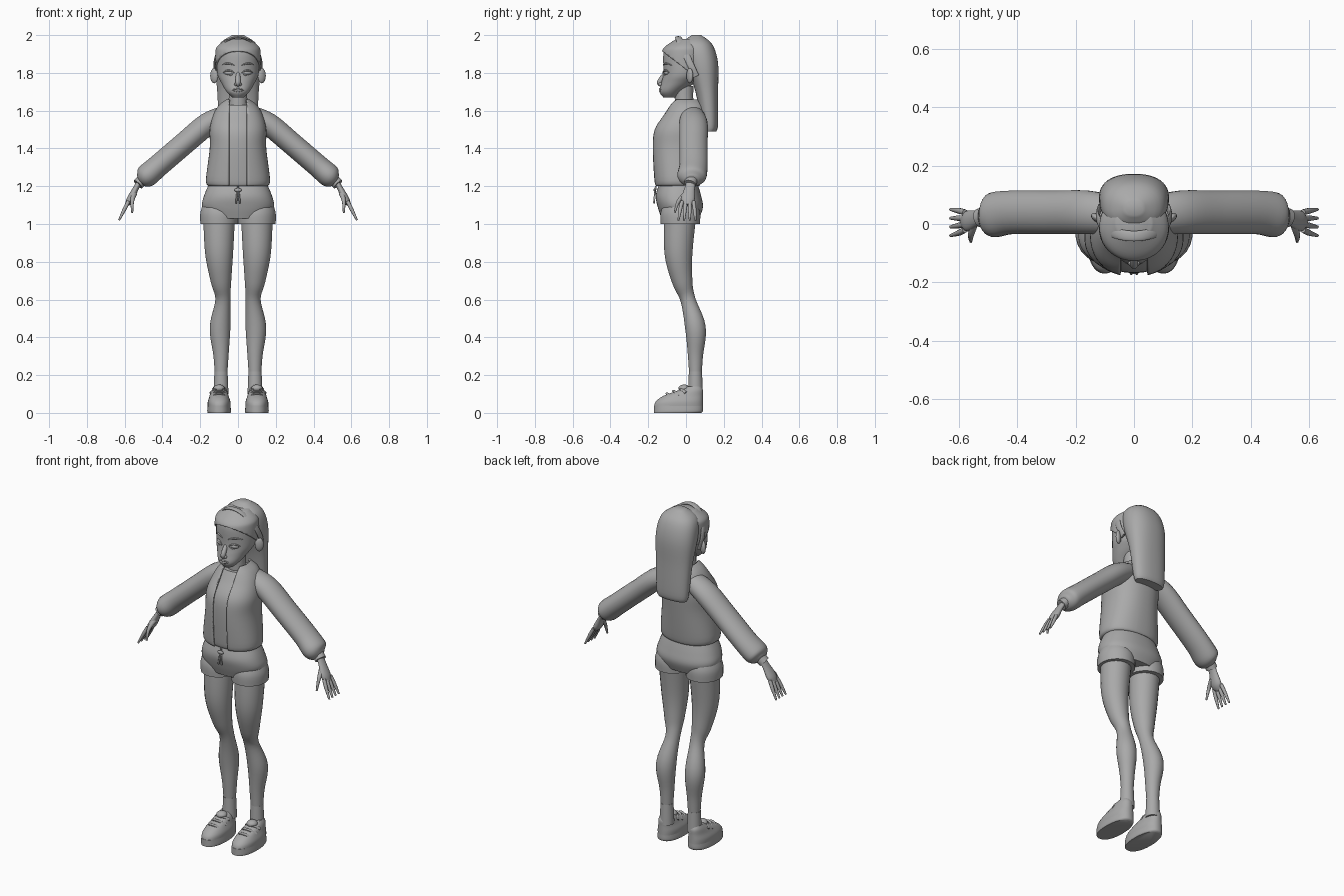
import bpy, bmesh, math
from mathutils import Vector, Matrix

if "Cube" in bpy.data.objects:
    bpy.data.objects.remove(bpy.data.objects["Cube"])

shade = 0.4
grey = bpy.data.materials.new("plain grey")
grey.use_nodes = True
grey.diffuse_color = (shade, shade, shade, 1)
principled = grey.node_tree.nodes["Principled BSDF"]
principled.inputs["Base Color"].default_value = (shade, shade, shade, 1)


def finish(name, bm, mirror=False, thickness=0):
    """Turn a bmesh into a smooth, coloured object."""
    bmesh.ops.recalc_face_normals(bm, faces=bm.faces[:])
    mesh = bpy.data.meshes.new(name)
    bm.to_mesh(mesh)
    bm.free()
    mesh.shade_smooth()
    mesh.set_sharp_from_angle(angle=math.radians(45))
    mesh.materials.append(grey)
    obj = bpy.data.objects.new(name, mesh)
    bpy.context.scene.collection.objects.link(obj)
    if thickness:
        solid = obj.modifiers.new("thickness", 'SOLIDIFY')
        solid.thickness = thickness
        solid.offset = -1
    if mirror:
        flip = obj.modifiers.new("mirror", 'MIRROR')
        flip.use_mirror_merge = False
    return obj


def smooth_rows(rows, steps=5):
    """Interpolate smoothly through every row (Catmull-Rom)."""
    smoothed = []
    last = len(rows) - 1
    for i in range(last):
        before, start, end, after = rows[max(i - 1, 0)], rows[i], rows[i + 1], rows[min(i + 2, last)]
        for step in range(steps):
            t = step / steps
            row = []
            for a, b, c, d in zip(before, start, end, after):
                leave, arrive = (c - a) / 2, (d - b) / 2
                bend = 3 * (c - b) - 2 * leave - arrive
                twist = 2 * (b - c) + leave + arrive
                row.append(b + t * (leave + t * (bend + t * twist)))
            smoothed.append(row)
    smoothed.append(list(rows[last]))
    return smoothed


def skin(rings, cap=True):
    """Join rings of points into a skin, with closed ends if asked."""
    bm = bmesh.new()
    loops = [[bm.verts.new(point) for point in ring] for ring in rings]
    for low, high in zip(loops, loops[1:]):
        for i in range(len(low)):
            bm.faces.new((low[i - 1], low[i], high[i], high[i - 1]))
    if cap:
        bm.faces.new(loops[0])
        bm.faces.new(loops[-1])
    return bm


def outline(sides, power):
    """Points of a unit circle, squared off when power is above two."""
    points = []
    for i in range(sides):
        angle = math.tau * (i + 0.5) / sides
        c, s = math.cos(angle), math.sin(angle)
        points.append((math.copysign(abs(c) ** (2 / power), c), math.copysign(abs(s) ** (2 / power), s)))
    return points


def stack(rows, power=2.3, cap=True, grow=0, middle=0, sides=48):
    """Level rings; each row is height, half width, front y, back y."""
    rings = []
    for z, width, front, back in smooth_rows(rows):
        centre, depth = (front + back) / 2, (back - front) / 2 + grow
        rings.append([(middle + c * (width + grow), centre + s * depth, z) for c, s in outline(sides, power)])
    return skin(rings, cap)


def tube(name, rows, mirror=False, flat=1, sides=24):
    """Rings square to a path; each row is x, y, z, radius. Flat widens the depth."""
    rows = smooth_rows(rows)
    path = [Vector(row[:3]) for row in rows]
    rings = []
    for i, point in enumerate(path):
        along = (path[min(i + 1, len(path) - 1)] - path[max(i - 1, 0)]).normalized()
        deep = Vector((0, 1, 0))
        deep = (deep - along * deep.dot(along)).normalized()
        across = along.cross(deep)
        radius = rows[i][3]
        rings.append([point + radius * (deep * c * flat + across * s) for c, s in outline(sides, 2)])
    return finish(name, skin(rings), mirror)


def ball(name, centre, size, turn=0, mirror=False):
    bm = bmesh.new()
    place = Matrix.Translation(centre) @ Matrix.Rotation(turn, 4, 'Z') @ Matrix.Diagonal((*size, 1))
    bmesh.ops.create_uvsphere(bm, u_segments=24, v_segments=14, radius=1, matrix=place)
    return finish(name, bm, mirror)


def face_line(name, inner, outer, front, height, lift, radius, mirror=False):
    """A thin arched ridge that follows the curve of the face."""
    rows = []
    for step in (-1, -.5, 0, .5, 1):
        x = (inner + outer) / 2 + step * (outer - inner) / 2
        arch = 1 - step * step
        rows.append((x, front + 6 * x * x, height + lift * arch, radius * (.4 + .6 * arch)))
    tube(name, rows, mirror, sides=8)


def cut(bm, point, normal, trim=False):
    parts = bm.verts[:] + bm.edges[:] + bm.faces[:]
    bmesh.ops.bisect_plane(bm, geom=parts, plane_co=point, plane_no=normal, clear_inner=trim)


# Head and neck
skull = [(1.67, .03, -.12, -.05), (1.7, .06, -.14, -.02), (1.75, .09, -.13, .05), (1.8, .11, -.12, .09),
         (1.9, .11, -.12, .1), (1.94, .1, -.1, .09), (1.98, .05, -.04, .05)]
finish("head", stack(skull, power=2))
tube("neck", [(0, 0, 1.56, .06), (0, -.01, 1.65, .05), (0, -.01, 1.73, .05)])

# Face
tube("nose", [(0, -.11, 1.8, .01), (0, -.14, 1.75, .014), (0, -.13, 1.73, .005)])
ball("nostril", (.01, -.135, 1.74), (.01, .01, .01), mirror=True)
ball("eye", (.046, -.1, 1.8), (.027, .015, .013), turn=.3, mirror=True)
face_line("upper_eyelid", .02, .08, -.125, 1.8, .013, .005, mirror=True)
face_line("lower_eyelid", .02, .08, -.122, 1.8, -.015, .003, mirror=True)
face_line("eyebrow", .02, .09, -.123, 1.84, .01, .005, mirror=True)
face_line("upper_lip", -.03, .03, -.137, 1.71, .005, .005)
face_line("lower_lip", -.03, .03, -.137, 1.71, -.006, .006)
ball("ear", (.126, .02, 1.785), (.024, .014, .04), turn=.6, mirror=True)

# Swept hair over the scalp, trimmed along the hairline
scalp = stack(skull[3:], power=2, grow=.01)
cut(scalp, (0, -.12, 1.91), (0, .13, .17), trim=True)
finish("swept_hair", scalp, thickness=.01)

# Long hair down the back
finish("long_hair", stack([(1.49, .09, .09, .16), (1.53, .1, .08, .17), (1.7, .11, .05, .17),
                           (1.85, .12, 0, .17), (1.95, .1, -.02, .14), (2, .03, .03, .08)]))

# Headband, a tilted arch from behind one ear to the other
band = []
for step in range(-6, 7):
    angle = math.radians(18 * step)
    rise = math.cos(angle) * .17
    band.append((math.sin(angle) * .125, .03 - rise * .42, 1.83 + rise * .93, .006))
tube("headband", band, flat=3)

# Open jacket over a shirt
torso = [(1.2, .15, -.16, .07), (1.23, .17, -.17, .08), (1.4, .15, -.18, .1), (1.5, .15, -.17, .11),
         (1.58, .13, -.12, .11), (1.63, .1, -.09, .1), (1.66, .06, -.07, .07)]
finish("shirt", stack(torso[:-1], grow=-.012))
jacket = stack(torso, cap=False)
gap = .047
for side in (-gap, gap):
    cut(jacket, (side, 0, 0), (1, 0, 0))
opening = []
for face in jacket.faces:
    centre = face.calc_center_median()
    if abs(centre.x) < gap and centre.y < 0:
        opening.append(face)
bmesh.ops.delete(jacket, geom=opening, context='FACES')
finish("jacket", jacket, thickness=.01)

# Puffed sleeves with gathered cuffs
tube("sleeve", [(.06, .03, 1.58, .05), (.16, .04, 1.53, .06), (.28, .04, 1.43, .06), (.42, .04, 1.31, .06),
                (.49, .03, 1.25, .06), (.52, .03, 1.23, .03)], mirror=True, flat=1.25)
tube("cuff", [(.5, .03, 1.24, .03), (.53, .02, 1.21, .03)], mirror=True, flat=1.1)

# Hands
tube("hand", [(.51, .03, 1.24, .015), (.54, .02, 1.19, .015), (.57, .01, 1.13, .02), (.59, .01, 1.1, .01)],
     mirror=True, flat=1.8)
for step, finger in enumerate(("index", "middle", "ring", "little")):
    root, tip = .02 * step - .02, .03 * step - .04
    tube(finger + "_finger", [(.58, root, 1.12, .01), (.6, (root + tip) / 2, 1.08, .01),
                              (.63, tip, 1.02, .005)], mirror=True, sides=10)
tube("thumb", [(.55, 0, 1.16, .015), (.56, -.04, 1.12, .01), (.56, -.06, 1.06, .005)], mirror=True, sides=10)

# Shorts
finish("shorts_seat", stack([(1.03, .15, -.13, .07), (1.09, .19, -.15, .09),
                             (1.15, .18, -.16, .08), (1.22, .15, -.14, .06)]))
tube("shorts_leg", [(.1, -.03, 1, .1), (.1, -.03, 1.06, .1), (.1, -.03, 1.12, .08)], mirror=True, flat=1.05)
tube("drawstring", [(0, -.16, 1.2, .005), (.01, -.17, 1.11, .005)], mirror=True, sides=8)
ball("drawstring_knot", (0, -.165, 1.18), (.02, .007, .01))

# Legs
tube("leg", [(.09, .05, .15, .03), (.09, .05, .3, .04), (.095, .05, .45, .055), (.08, .01, .6, .04),
             (.09, -.02, .7, .055), (.1, -.04, .85, .075), (.1, -.03, 1.05, .085)], mirror=True)
tube("sock", [(.09, .05, .1, .04), (.09, .05, .22, .035)], mirror=True)

# Shoes
shoe_middle = .1
sole = stack([(0, .06, -.17, .08), (.01, .063, -.17, .09), (.04, .06, -.17, .09)], middle=shoe_middle)
finish("shoe_sole", sole, mirror=True)
upper = stack([(.03, .06, -.17, .09), (.06, .06, -.16, .09), (.09, .05, -.12, .09),
               (.12, .04, -.04, .09), (.14, .03, 0, .08)], middle=shoe_middle)
finish("shoe_upper", upper, mirror=True)
ball("shoe_tongue", (shoe_middle, -.01, .13), (.03, .03, .02), mirror=True)
for lace in range(3):
    y, z = .035 * lace - .1, .014 * lace + .102
    rows = [(shoe_middle + .045 * step, y + .03 * step * step, z - .024 * step * step, .006)
            for step in (-1, -.5, 0, .5, 1)]
    tube("shoe_lace", rows, mirror=True, flat=1.5, sides=10)
